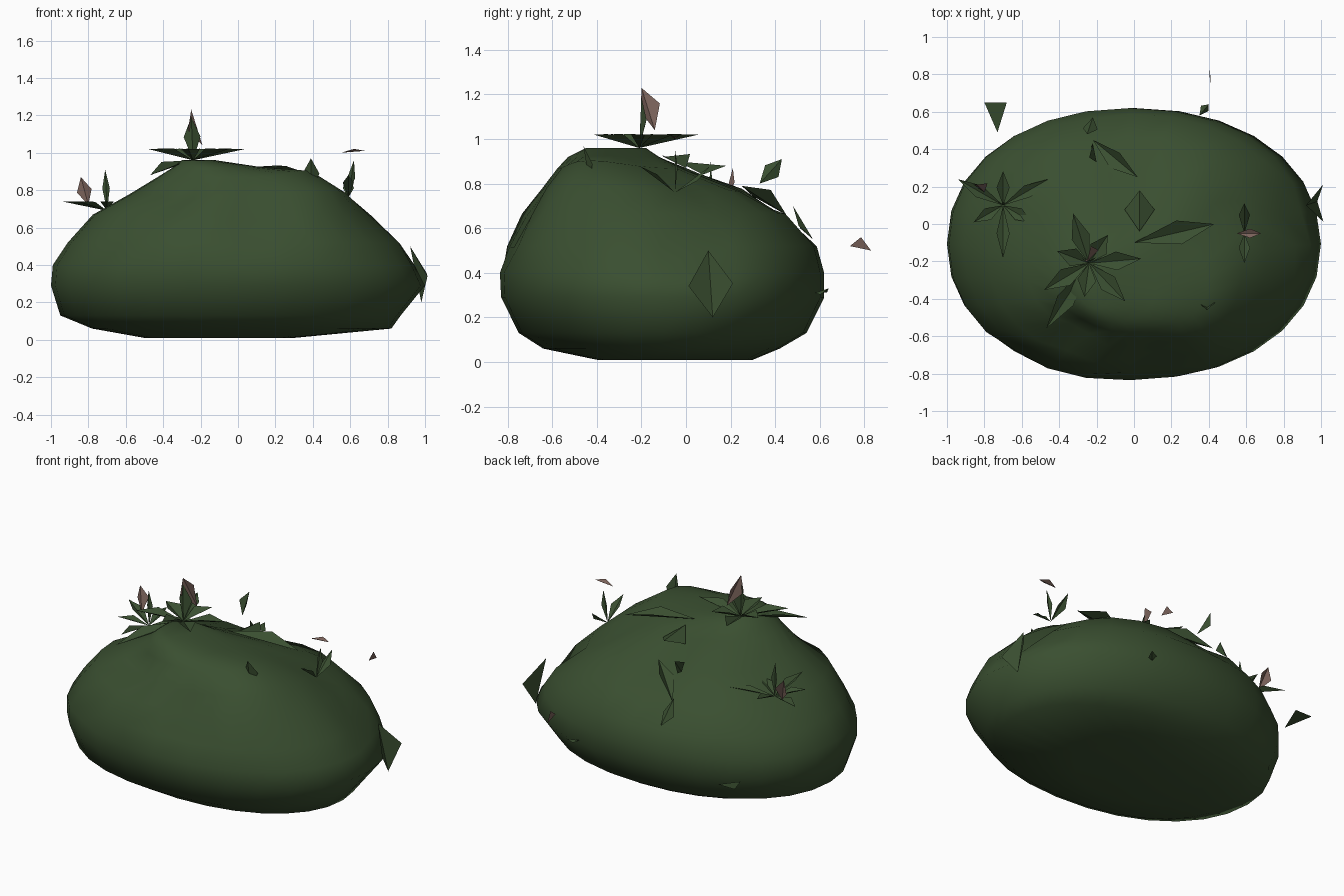
import bpy
import bmesh
import math
from mathutils import Vector

cube = bpy.data.objects.get("Cube")
if cube:
    bpy.data.objects.remove(cube, do_unlink=True)


def make_material(name, rgb):
    material = bpy.data.materials.new(name)
    material.use_nodes = True
    material.diffuse_color = (*rgb, 1)
    shader = material.node_tree.nodes["Principled BSDF"]
    shader.inputs["Base Color"].default_value = (*rgb, 1)
    return material


GREEN = make_material("dark_leaf_green", (0.042, 0.078, 0.03))
BROWN = make_material("dry_leaf_brown", (0.19, 0.12, 0.1))


def finish(name, bm, material, smooth=False):
    mesh = bpy.data.meshes.new(name)
    for face in bm.faces:
        face.smooth = smooth
    bm.to_mesh(mesh)
    bm.free()
    mesh.materials.append(material)
    obj = bpy.data.objects.new(name, mesh)
    bpy.context.collection.objects.link(obj)
    return obj


# Bush body: lofted rings given as height, x range and y range
RINGS = [
    (0.01, -0.5, 0.3, -0.4, 0.3),
    (0.06, -0.78, 0.82, -0.64, 0.42),
    (0.13, -0.95, 0.87, -0.75, 0.54),
    (0.29, -1, 1, -0.83, 0.62),
    (0.4, -0.99, 0.95, -0.84, 0.62),
    (0.52, -0.91, 0.88, -0.82, 0.59),
    (0.67, -0.78, 0.71, -0.76, 0.47),
    (0.78, -0.58, 0.58, -0.67, 0.3),
    (0.87, -0.43, 0.38, -0.58, 0.02),
    (0.92, -0.35, 0.12, -0.53, -0.12),
    (0.96, -0.3, -0.12, -0.45, -0.18),
]
# Hollows in the foliage (a negative depth swells): centre, radius, depth
HOLLOWS = [
    ((0.1, -0.74, 0.64), 0.17, 0.09),
    ((-0.58, -0.62, 0.47), 0.1, 0.06),
    ((-0.34, -0.62, 0.75), 0.13, 0.08),
    ((0.88, 0.06, 0.52), 0.14, 0.08),
    ((0.55, 0.08, 0.78), 0.17, 0.06),
    ((0.05, 0.25, 0.8), 0.18, 0.09),
    ((-0.15, 0.45, 0.62), 0.13, 0.06),
    ((-0.68, 0.05, 0.72), 0.14, 0.05),
    ((0.36, -0.42, 0.78), 0.18, -0.06),
]
SEGMENTS = 28
CORE = Vector((0, -0.1, 0.35))


def rounded(value, low, high):
    """Place a sine or cosine value on a slightly squared oval."""
    squared = math.copysign(abs(value) ** 0.94, value)
    return (low + high) / 2 + squared * (high - low) / 2


def ring_point(ring, index):
    height, left, right, front, back = ring
    angle = math.tau * index / SEGMENTS
    point = Vector((rounded(math.cos(angle), left, right),
                    rounded(math.sin(angle), front, back), height))
    push = 0
    for centre, radius, depth in HOLLOWS:
        distance = (point - Vector(centre)).length
        push += depth * math.exp(-(distance / radius) ** 2)
    return point + (CORE - point).normalized() * push


def build_body():
    bm = bmesh.new()
    loops = [[bm.verts.new(ring_point(ring, i)) for i in range(SEGMENTS)]
             for ring in RINGS]
    for low, high in zip(loops, loops[1:]):
        for i in range(SEGMENTS):
            j = (i + 1) % SEGMENTS
            bm.faces.new((low[i], low[j], high[j], high[i]))
    bm.faces.new(reversed(loops[0]))
    bm.faces.new(loops[-1])
    bmesh.ops.recalc_face_normals(bm, faces=bm.faces[:])
    finish("bush_body", bm, GREEN, smooth=True)


X_AXIS = Vector((1, 0, 0))
Y_AXIS = Vector((0, 1, 0))
Z_AXIS = Vector((0, 0, 1))


# Leaf: a folded kite running from its base to its tip
def add_kite(bm, base, tip, width, side):
    base, tip = Vector(base), Vector(tip)
    axis = (tip - base).normalized()
    across = (side - axis * axis.dot(side)).normalized() * width / 2
    middle = base.lerp(tip, 0.55) + axis.cross(across) * 0.6
    base_vert, tip_vert = bm.verts.new(base), bm.verts.new(tip)
    left_vert = bm.verts.new(middle - across)
    right_vert = bm.verts.new(middle + across)
    bm.faces.new((base_vert, right_vert, tip_vert))
    bm.faces.new((base_vert, tip_vert, left_vert))


def build_leaf(name, base, tip, width, side=X_AXIS, material=GREEN):
    bm = bmesh.new()
    add_kite(bm, base, tip, width, side)
    finish(name, bm, material)


# Tuft: leaves fanned around a base, alternating long and short
def build_tuft(name, base, count, reach, lift, width, turn):
    bm = bmesh.new()
    base = Vector(base)
    for i in range(count):
        angle = math.radians(turn) + math.tau * i / count
        outward = Vector((math.cos(angle), math.sin(angle), 0))
        length = reach if i % 2 == 0 else reach * 0.65
        tip = base + outward * length + Z_AXIS * lift
        add_kite(bm, base, tip, width, Z_AXIS.cross(outward))
    finish(name, bm, GREEN)


# Small triangular leaf, spread evenly to both sides of its point
def build_triangle(name, point, end, spread, material):
    bm = bmesh.new()
    point, end = Vector(point), Vector(end)
    corners = (point, end - spread, end + spread)
    bm.faces.new([bm.verts.new(corner) for corner in corners])
    finish(name, bm, material)


build_body()

# Crown: a fan of leaves, an upright pair and flaps lying on the bush
crown = Vector((-0.24, -0.21, 0.96))
build_tuft("crown_tuft", crown, 7, 0.28, 0.06, 0.1, 5)
build_leaf("crown_green_leaf", crown, (-0.25, -0.2, 1.19), 0.09)
build_leaf("crown_brown_leaf", (-0.19, -0.14, 1.04), (-0.25, -0.2, 1.23),
           0.1, X_AXIS + Y_AXIS * 2, BROWN)
build_leaf("crown_right_flap", (0, -0.1, 0.92), (0.43, 0, 0.87), 0.13, Y_AXIS)
build_leaf("crown_back_flap", (0.03, -0.04, 0.9), (0.03, 0.18, 0.88), 0.16)
build_leaf("crown_front_flap", crown, (-0.47, -0.56, 0.88), 0.1)

# Tuft on the -x shoulder
shoulder = Vector((-0.7, 0.1, 0.69))
build_tuft("shoulder_tuft", shoulder, 6, 0.28, 0.05, 0.07, 30)
build_leaf("shoulder_spike", shoulder, (-0.71, 0.11, 0.91), 0.04)
build_leaf("shoulder_brown_leaf", (-0.8, 0.17, 0.72), (-0.84, 0.21, 0.87),
           0.08, X_AXIS, BROWN)

# Tuft on the +x shoulder
slope = Vector((0.59, -0.05, 0.76))
build_leaf("slope_spike", slope, (0.62, -0.05, 0.96), 0.04)
for name, reach in (("slope_back_leaf", 0.16), ("slope_front_leaf", -0.16)):
    build_leaf(name, slope, slope + Y_AXIS * reach + Z_AXIS * 0.12, 0.06)
build_leaf("slope_brown_leaf", (0.55, -0.05, 1), (0.68, -0.05, 1.01),
           0.05, Y_AXIS, BROWN)

# Single leaves on the front, back and side
build_leaf("front_leaf", (0.39, -0.43, 0.78), (0.39, -0.46, 0.97), 0.09)
build_leaf("back_upper_leaf", (-0.2, 0.33, 0.8), (-0.22, 0.43, 0.91), 0.08, Y_AXIS)
build_leaf("back_lower_leaf", (-0.25, 0.48, 0.7), (-0.22, 0.57, 0.55), 0.08)
build_leaf("back_flap", (-0.22, 0.45, 0.66), (0.02, 0.25, 0.79), 0.1, Y_AXIS)
build_leaf("side_flap", (0.92, 0.1, 0.5), (0.98, 0.12, 0.2), 0.2, Y_AXIS)
build_leaf("back_rim_leaf", (0.35, 0.58, 0.31), (0.4, 0.64, 0.33), 0.05)

# Triangular leaves standing clear of the back
build_triangle("falling_leaf", (0.4, 0.83, 0.5), (0.41, 0.76, 0.54),
               Vector((0, 0.025, 0.02)), BROWN)
build_triangle("back_corner_leaf", (-0.73, 0.49, 0.3), (-0.74, 0.65, 0.33),
               X_AXIS * 0.06, GREEN)
